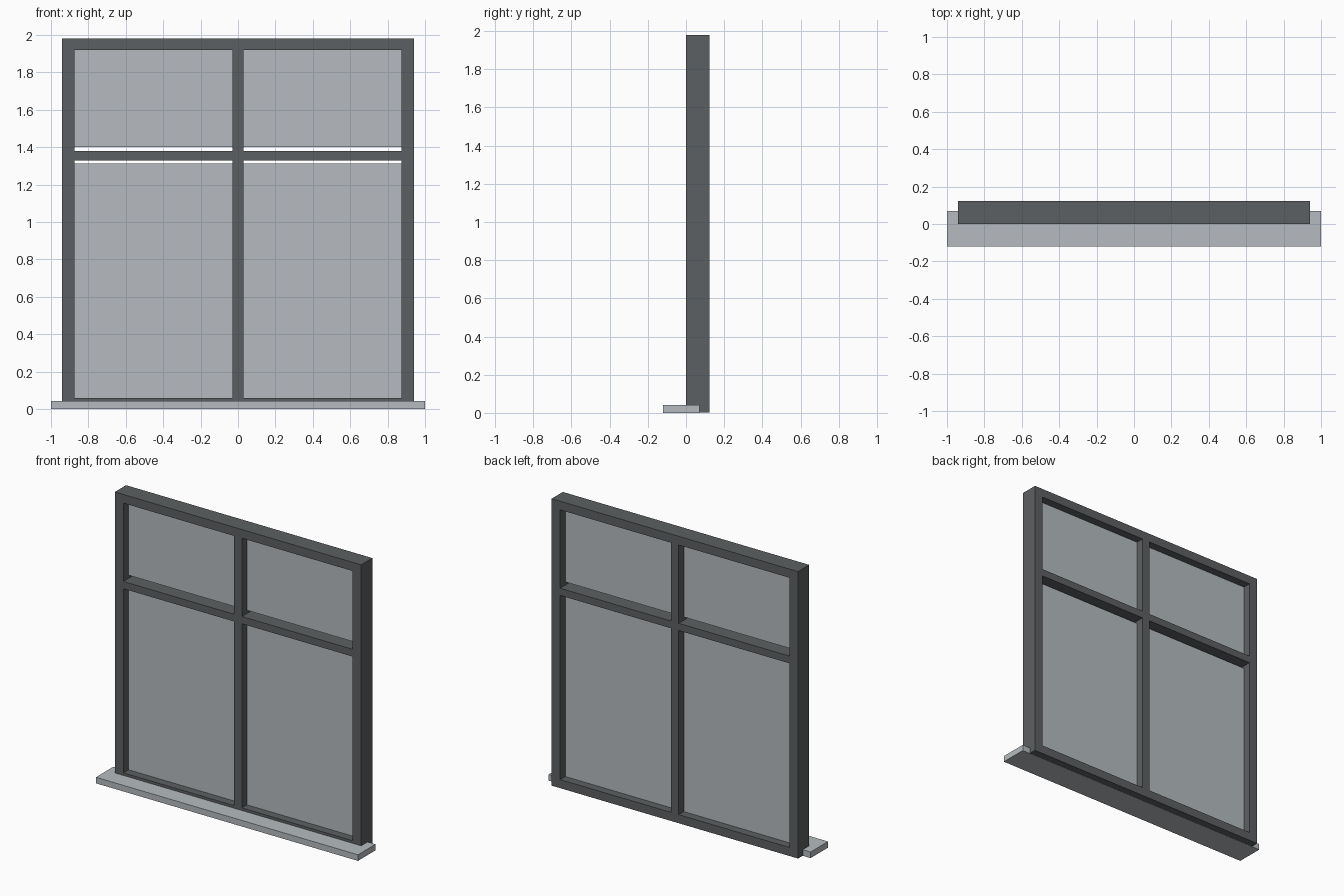
import bpy

cube = bpy.data.objects.get("Cube")
if cube:
    bpy.data.objects.remove(cube, do_unlink=True)


def material(name, colour):
    m = bpy.data.materials.new(name)
    m.use_nodes = True
    m.diffuse_color = colour
    m.node_tree.nodes["Principled BSDF"].inputs["Base Color"].default_value = colour
    return m


dark = material("dark grey frame", (0.108, 0.117, 0.122, 1))
light = material("light blue grey", (0.465, 0.50, 0.525, 1))


def box(name, xs, ys, zs, mat):
    """Box spanning the given x, y and z ranges."""
    spans = (xs, ys, zs)
    bpy.ops.mesh.primitive_cube_add(size=1, location=[sum(s) / 2 for s in spans])
    ob = bpy.context.object
    ob.name = name
    ob.scale = [s[1] - s[0] for s in spans]
    bpy.ops.object.transform_apply(location=False, rotation=False, scale=True)
    ob.data.materials.append(mat)
    return ob


W, INNER, MID = 0.94, 0.875, 0.03      # frame, opening and mullion half widths
BASE, TOP = 0.001, 1.98
LOW, HIGH = 0.06, 1.92                 # opening bottom and top
DEPTH = (0.0, 0.122)
GLASS = (0.056, 0.066)

# Sill
box("sill", (-1, 1), (-0.12, 0.07), (0, 0.042), light)

# Outer frame and mullion
box("top_rail", (-INNER, INNER), DEPTH, (HIGH, TOP), dark)
box("bottom_rail", (-INNER, INNER), DEPTH, (BASE, LOW), dark)
box("mullion", (-MID, MID), DEPTH, (LOW, HIGH), dark)

# Jambs, transoms and panes on each side
for side, s in (("right", -1), ("left", 1)):
    bay = sorted((s * MID, s * INNER))
    box(side + "_jamb", sorted((s * INNER, s * W)), DEPTH, (BASE, TOP), dark)
    box(side + "_transom", bay, DEPTH, (1.33, 1.38), dark)
    box(side + "_lower_pane", bay, GLASS, (LOW, 1.313), light)
    box(side + "_upper_pane", bay, GLASS, (1.402, HIGH), light)
